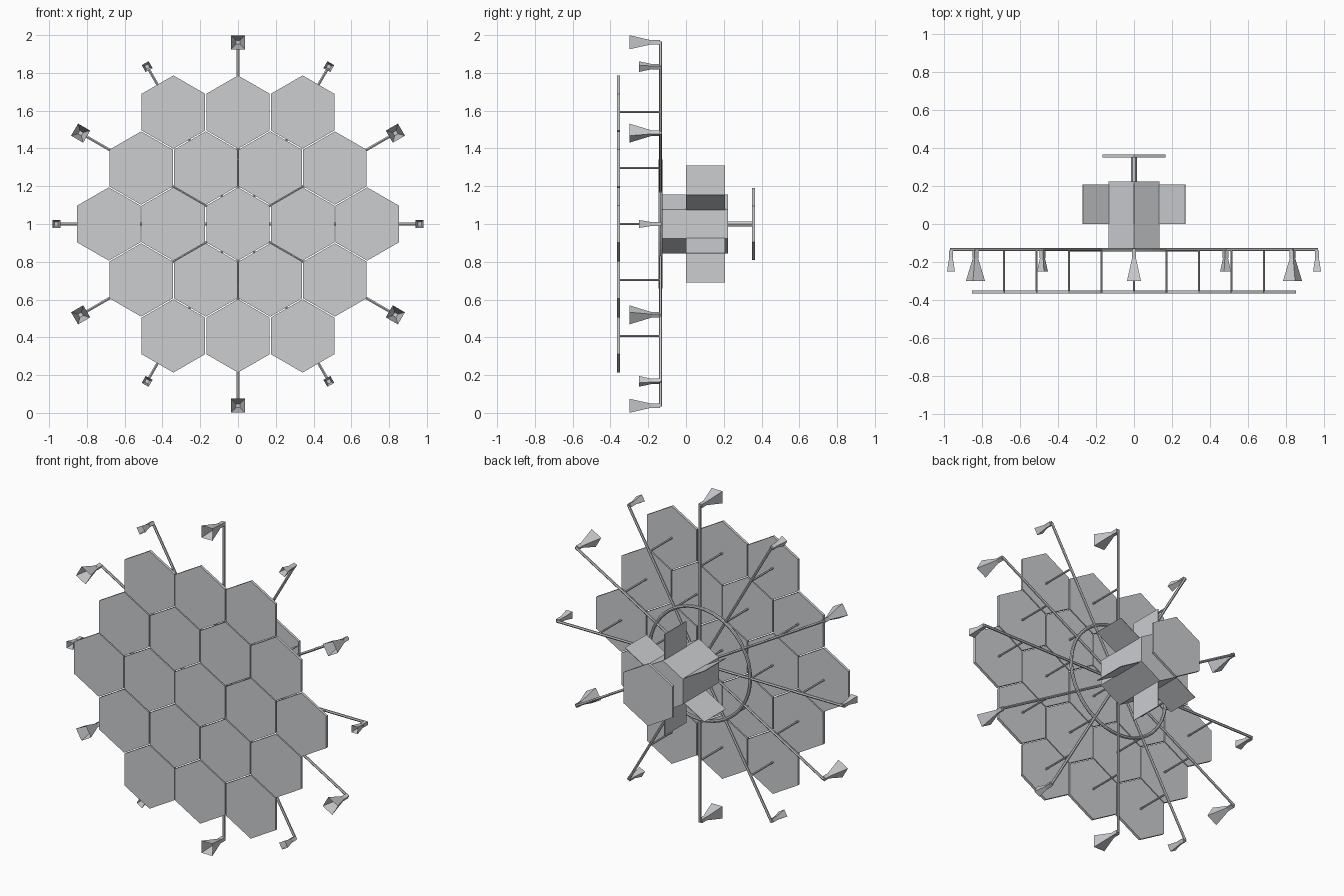
import bpy
import bmesh
from math import sin, cos, pi, radians, sqrt
from mathutils import Matrix

old = bpy.data.objects.get("Cube")
if old:
    bpy.data.objects.remove(old, do_unlink=True)

grey = bpy.data.materials.new("light grey")
grey.use_nodes = True
colour = (0.6, 0.61, 0.63, 1)
grey.diffuse_color = colour
grey.node_tree.nodes["Principled BSDF"].inputs["Base Color"].default_value = colour

CENTRE = Matrix.Translation((0, 0, 1))


def finish(name, bm, matrix):
    bmesh.ops.recalc_face_normals(bm, faces=bm.faces)
    mesh = bpy.data.meshes.new(name)
    bm.to_mesh(mesh)
    bm.free()
    mesh.materials.append(grey)
    obj = bpy.data.objects.new(name, mesh)
    obj.matrix_world = CENTRE @ matrix
    bpy.context.collection.objects.link(obj)
    return obj


def loft(name, sides, profile, matrix=Matrix(), phase=0.0, open_front=False):
    """Polygon sections along y, given as (y, radius) from front to back."""
    bm = bmesh.new()
    rings = []
    for y, r in profile:
        angles = [phase + 2 * pi * i / sides for i in range(sides)]
        rings.append([bm.verts.new((r * sin(a), y, r * cos(a))) for a in angles])
    for a, b in zip(rings, rings[1:]):
        for i in range(sides):
            j = (i + 1) % sides
            bm.faces.new((a[i], a[j], b[j], b[i]))
    if not open_front:
        bm.faces.new(rings[0])
    bm.faces.new(rings[-1])
    return finish(name, bm, matrix)


def box(name, low, high, matrix):
    bm = bmesh.new()
    bmesh.ops.create_cube(bm, size=1)
    for v in bm.verts:
        v.co = [lo + (c + 0.5) * (hi - lo) for c, lo, hi in zip(v.co, low, high)]
    return finish(name, bm, matrix)


# Hexagonal front tiles, each with a standoff rod behind it
PITCH = 0.342
ROW = PITCH * sqrt(3) / 2
for row in range(-2, 3):
    count = 5 - abs(row)
    for i in range(count):
        place = Matrix.Translation(((i - (count - 1) / 2) * PITCH, 0, row * ROW))
        loft("front_tile", 6, [(-0.366, 0.194), (-0.35, 0.194)], place)
        loft("tile_standoff", 6, [(-0.35, 0.006), (-0.136, 0.006)], place)

# Twelve radial arms ending in alternating large and small open horns
ARM_Y = -0.135
TIP = 0.962
for k in range(12):
    spin = Matrix.Rotation(radians(30 * k), 4, "Y")
    lay = spin @ Matrix.Translation((0, ARM_Y, 0)) @ Matrix.Rotation(pi / 2, 4, "X")
    loft("radial_arm", 6, [(0, 0.008), (TIP + 0.004, 0.008)], lay)
    large = k % 2 == 0
    mouth_y, mouth = (-0.3, 0.037) if large else (-0.25, 0.021)
    at_tip = spin @ Matrix.Translation((0, 0, TIP))
    loft("large_horn" if large else "small_horn", 4,
         [(mouth_y, mouth * sqrt(2)), (-0.175, 0.009 * sqrt(2))],
         at_tip, pi / 4, open_front=True)
    box("horn_mount", (-0.011, -0.18, -0.011), (0.011, -0.138, 0.011), at_tip)

# Ring tying the arms together
bm = bmesh.new()
steps, sides = 48, 8
loops = []
for i in range(steps):
    a = 2 * pi * i / steps
    loop = []
    for j in range(sides):
        b = 2 * pi * j / sides
        r = 0.34 + 0.01 * cos(b)
        loop.append(bm.verts.new((r * sin(a), ARM_Y + 0.01 * sin(b), r * cos(a))))
    loops.append(loop)
for i in range(steps):
    p, q = loops[i], loops[(i + 1) % steps]
    for j in range(sides):
        n = (j + 1) % sides
        bm.faces.new((p[j], p[n], q[n], q[j]))
finish("brace_ring", bm, Matrix())

# Hexagonal body, rear neck and rear plate
loft("body", 6, [(-0.126, 0.155), (0.223, 0.155)])
loft("rear_neck", 6, [(0.223, 0.016), (0.352, 0.016)], phase=pi / 6)
loft("rear_plate", 6, [(0.35, 0.19), (0.366, 0.19)])

# Six thin fins standing out from the body edges
for k in range(6):
    box("body_fin", (-0.002, 0, 0.15), (0.002, 0.207, 0.31),
        Matrix.Rotation(radians(60 * k), 4, "Y"))
